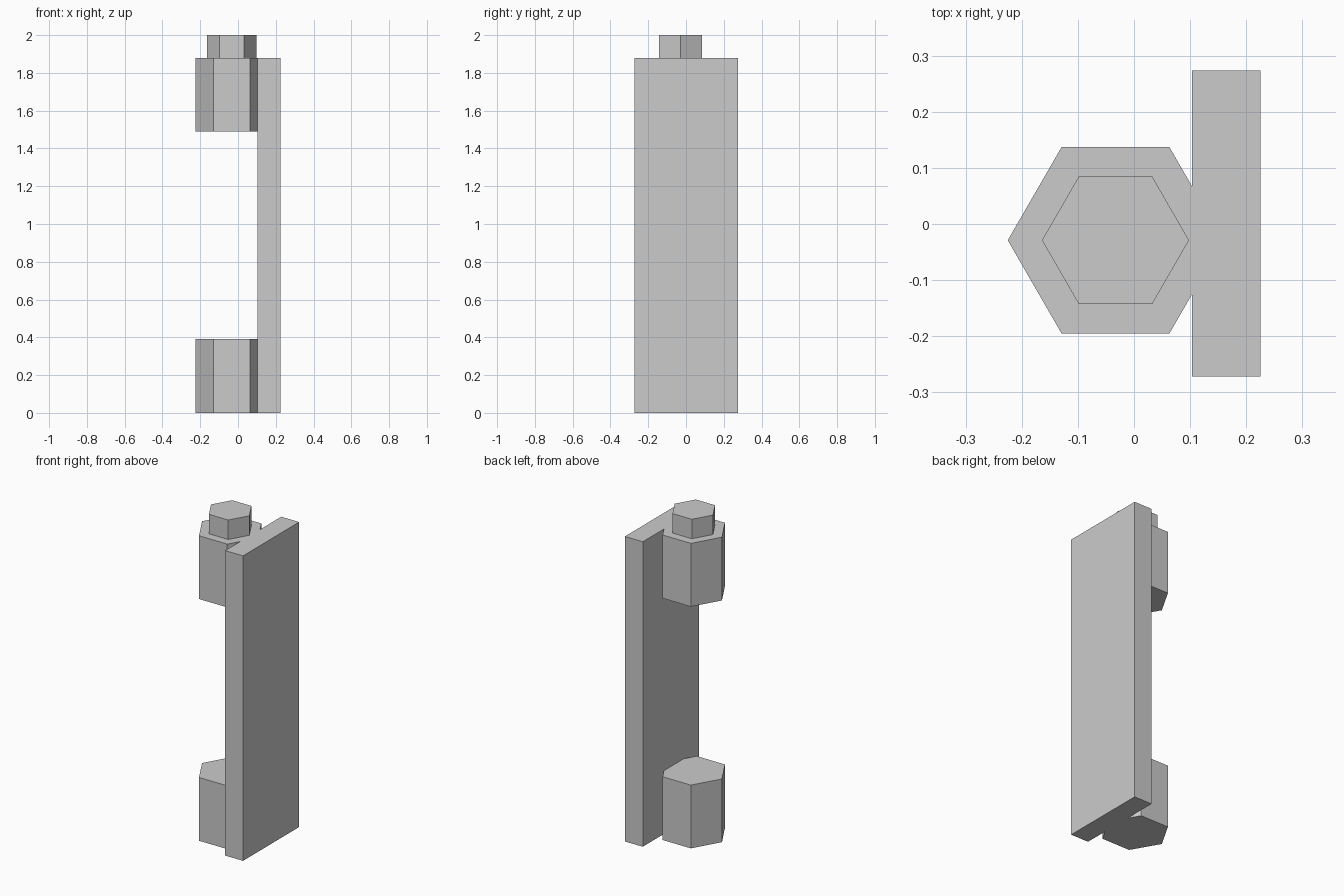
import bpy
import math

if "Cube" in bpy.data.objects:
    bpy.data.objects.remove(bpy.data.objects["Cube"])

AXIS = (-0.033, -0.029)  # shared centre of the hexagonal parts

grey = bpy.data.materials.new("plain grey")
grey.diffuse_color = (0.6, 0.6, 0.6, 1)
grey.use_nodes = True
grey.node_tree.nodes["Principled BSDF"].inputs["Base Color"].default_value = grey.diffuse_color


def hex_prism(name, radius, z0, z1):
    """Hexagonal prism with corners pointing along x."""
    bpy.ops.mesh.primitive_cylinder_add(
        vertices=6, radius=radius, depth=z1 - z0,
        location=(*AXIS, (z0 + z1) / 2), rotation=(0, 0, math.pi / 6))
    obj = bpy.context.object
    obj.name = name
    obj.data.materials.append(grey)
    return obj


# Flat upright plate
bpy.ops.mesh.primitive_cube_add(size=1, location=(0.164, 0.001, 0.94))
plate = bpy.context.object
plate.name = "hinge_plate"
plate.scale = (0.122, 0.546, 1.88)
bpy.ops.object.transform_apply(location=False, rotation=False, scale=True)
plate.data.materials.append(grey)

# Two knuckles and the pin stub, fused to the plate
parts = [
    hex_prism("lower_knuckle", 0.192, 0.0, 0.39),
    hex_prism("upper_knuckle", 0.192, 1.49, 1.88),
    hex_prism("pin_stub", 0.131, 1.70, 2.0),
]
bpy.ops.object.select_all(action='DESELECT')
bpy.context.view_layer.objects.active = plate
plate.select_set(True)
for part in parts:
    mod = plate.modifiers.new("fuse", 'BOOLEAN')
    mod.operation = 'UNION'
    mod.solver = 'EXACT'
    mod.object = part
    bpy.ops.object.modifier_apply(modifier=mod.name)
    bpy.data.objects.remove(part)
